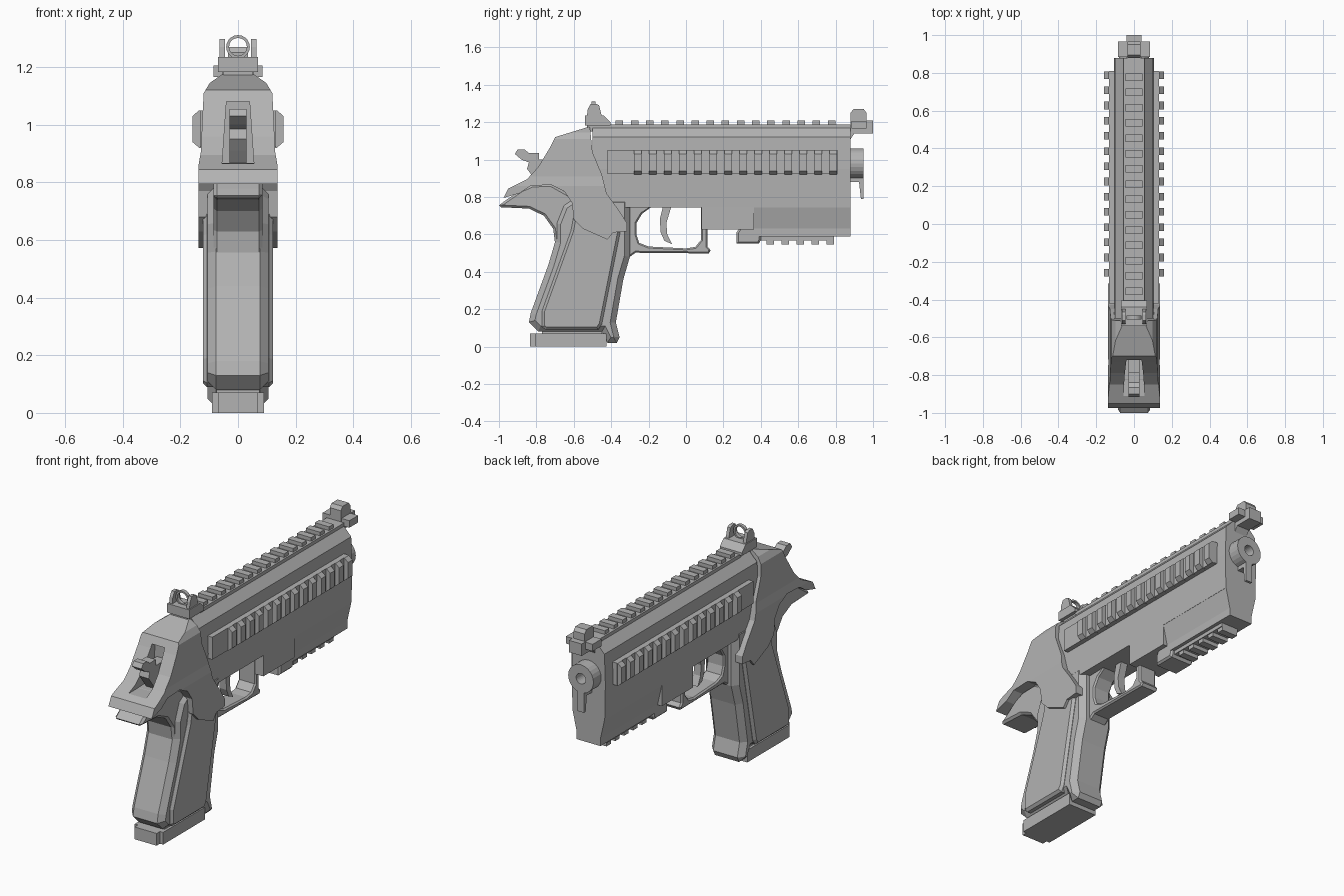
import bpy, bmesh, math
from mathutils import Vector

mat = bpy.data.materials.new("plain_grey")
mat.diffuse_color = (0.45, 0.45, 0.45, 1)


def finish(name, bm):
    bmesh.ops.recalc_face_normals(bm, faces=bm.faces)
    me = bpy.data.meshes.new(name)
    bm.to_mesh(me)
    bm.free()
    me.materials.append(mat)
    ob = bpy.data.objects.new(name, me)
    bpy.context.collection.objects.link(ob)
    return ob


def shrink(pts, d):
    # move a closed outline inwards by d
    n = len(pts)
    area = sum(pts[i][0] * pts[(i + 1) % n][1] - pts[(i + 1) % n][0] * pts[i][1] for i in range(n))
    s = 1 if area > 0 else -1
    out = []
    for i in range(n):
        p, a, b = Vector(pts[i]), Vector(pts[i - 1]), Vector(pts[(i + 1) % n])
        e, f = (p - a).normalized(), (b - p).normalized()
        n1, n2 = Vector((-e.y, e.x)) * s, Vector((-f.y, f.x)) * s
        m = (n1 + n2).normalized()
        out.append(tuple(p + m * d / max(m.dot(n1), 0.5)))
    return out


def prism_bm(pts, lo, hi, axis="x", bevel=0.0):
    # outline in (y,z) pushed along x, or in (x,z) pushed along y
    bm = bmesh.new()
    layers = [(lo, 0), (hi, 0)]
    if bevel:
        layers = [(lo, bevel), (lo + bevel, 0), (hi - bevel, 0), (hi, bevel)]
    rings = []
    for t, d in layers:
        q = shrink(pts, d) if d else pts
        rings.append([bm.verts.new((t, a, b) if axis == "x" else (a, t, b)) for a, b in q])
    n = len(pts)
    for r, s in zip(rings, rings[1:]):
        for i in range(n):
            j = (i + 1) % n
            bm.faces.new((r[i], r[j], s[j], s[i]))
    caps = [bm.faces.new(rings[0]), bm.faces.new(rings[-1])]
    bmesh.ops.recalc_face_normals(bm, faces=bm.faces)
    bmesh.ops.triangulate(bm, faces=caps)
    return bm


def prism(name, pts, lo, hi, axis="x", bevel=0.0):
    return finish(name, prism_bm(pts, lo, hi, axis, bevel))


def box(name, x0, x1, y0, y1, z0, z1):
    return prism(name, [(y0, z0), (y1, z0), (y1, z1), (y0, z1)], x0, x1)


def ring(name, z, r_out, r_in, y0, y1, n=24):
    bm = bmesh.new()
    loops = []
    for r, y in ((r_out, y0), (r_out, y1), (r_in, y1), (r_in, y0)):
        loops.append([bm.verts.new((r * math.cos(k * math.tau / n), y, z + r * math.sin(k * math.tau / n)))
                      for k in range(n)])
    for a in range(4):
        p, q = loops[a], loops[(a + 1) % 4]
        for i in range(n):
            bm.faces.new((p[i], p[(i + 1) % n], q[(i + 1) % n], q[i]))
    return finish(name, bm)


def both(half):
    # full symmetric outline from the right half
    return half + [(-x, z) for x, z in reversed(half)]


# Main body, lower front section and the block behind it
prism("body", both([(0.053, 1.17), (0.10, 1.12), (0.106, 0.95), (0.102, 0.745)]), -0.5, 0.88, "y")
prism("lower_front_body", both([(0.102, 0.75), (0.075, 0.631), (0.075, 0.588)]), 0.363, 0.88, "y")
box("lower_block", -0.102, 0.102, 0.083, 0.363, 0.626, 0.75)
prism("rail_stop", [(0.27, 0.55), (0.39, 0.55), (0.40, 0.57), (0.40, 0.64), (0.29, 0.64), (0.27, 0.61)],
      -0.075, 0.075, bevel=0.01)

# Top rail
box("top_rail_base", -0.055, 0.055, -0.42, 0.88, 1.16, 1.187)
for i in range(15):
    y = -0.356 + i * 0.081
    box("top_rail_tooth", -0.045, 0.045, y - 0.02, y + 0.02, 1.18, 1.208)

# Side rails
for s in (1, -1):
    lo, hi = sorted((0.09 * s, 0.132 * s))
    box("side_rail_base", lo, hi, -0.42, 0.81, 0.922, 1.05)
    sec = [(0.12, 0.92), (0.135, 0.92), (0.158, 0.94), (0.158, 1.03), (0.135, 1.05), (0.12, 1.05)]
    for i in range(14):
        y = -0.258 + i * 0.0805
        prism("side_rail_tooth", [(s * x, z) for x, z in sec], y - 0.02, y + 0.02, "y")

# Bottom rail
box("bottom_rail_base", -0.055, 0.055, 0.39, 0.79, 0.567, 0.6)
for i in range(5):
    y = 0.45 + i * 0.08
    box("bottom_rail_tooth", -0.05, 0.05, y - 0.02, y + 0.02, 0.545, 0.57)

# Muzzle and hanging tab
ring("muzzle", 0.98, 0.08, 0.03, 0.86, 0.95)
prism("muzzle_tab", [(0.88, 0.92), (0.88, 0.88), (0.925, 0.88), (0.935, 0.79), (0.95, 0.79), (0.95, 0.91)],
      -0.02, 0.02)

# Front sight
box("front_sight_base", -0.085, 0.085, 0.885, 0.965, 1.165, 1.205)
prism("front_sight_foot", [(0.85, 1.17), (0.85, 1.12), (0.88, 1.11), (0.90, 1.14), (1.0, 1.14), (1.0, 1.17)],
      -0.04, 0.04)
prism("front_sight_post", [(0.88, 1.17), (0.965, 1.17), (0.965, 1.25), (0.95, 1.27), (0.895, 1.27), (0.88, 1.25)],
      -0.035, 0.035)
box("front_sight_nose", -0.04, 0.04, 0.96, 1.0, 1.16, 1.208)

# Rear sight
box("rear_sight_foot", -0.05, 0.05, -0.53, -0.42, 1.15, 1.19)
prism("rear_sight_base", [(-0.54, 1.183), (-0.405, 1.183), (-0.405, 1.2), (-0.44, 1.235), (-0.54, 1.235)],
      -0.07, 0.07)
wing = [(-0.53, 1.23), (-0.45, 1.23), (-0.465, 1.29), (-0.48, 1.298), (-0.51, 1.298), (-0.525, 1.27)]
prism("rear_sight_wing_right", wing, 0.045, 0.064)
prism("rear_sight_wing_left", wing, -0.064, -0.045)
ring("rear_sight_ring", 1.27, 0.041, 0.031, -0.505, -0.485, 20)

# Rear shell: outline sliced at several heights, then given a width for each height
outline = [(-0.52, 1.175), (-0.70, 1.12), (-0.73, 1.06), (-0.79, 0.96), (-0.85, 0.895), (-0.95, 0.845),
           (-0.975, 0.795), (-0.89, 0.82), (-0.83, 0.86), (-0.72, 0.865), (-0.65, 0.83), (-0.61, 0.77),
           (-0.60, 0.68), (-0.55, 0.63), (-0.42, 0.572), (-0.39, 0.61), (-0.315, 0.617), (-0.315, 0.66),
           (-0.36, 0.73), (-0.425, 0.82), (-0.45, 0.92), (-0.50, 1.04), (-0.513, 1.17)]
widths = [(1.175, 0.055), (1.145, 0.098), (1.11, 0.119), (1.0, 0.125), (0.91, 0.128), (0.86, 0.137), (0.5, 0.137)]
bm = prism_bm(outline, -0.1, 0.1)
for z, w in widths[1:-1]:
    bmesh.ops.bisect_plane(bm, geom=bm.verts[:] + bm.edges[:] + bm.faces[:],
                           plane_co=(0, 0, z), plane_no=(0, 0, 1))
for v in bm.verts:
    for (z1, w1), (z0, w0) in zip(widths, widths[1:]):
        if z0 <= v.co.z <= z1 + 1e-5:
            w = w0 + (w1 - w0) * (v.co.z - z0) / (z1 - z0)
            v.co.x = math.copysign(w, v.co.x)
            break
shell = finish("rear_shell", bm)

# Slot for the hammer
cutter = prism("slot_cutter", both([(0.04, 1.08), (0.055, 0.865)]), -1.1, -0.69, "y")
cutter.hide_render = True
cutter.hide_viewport = True
cut = shell.modifiers.new("slot", "BOOLEAN")
cut.operation = "DIFFERENCE"
cut.solver = "EXACT"
cut.object = cutter

# Hammer
prism("hammer", [(-0.915, 1.03), (-0.90, 1.055), (-0.865, 1.055), (-0.84, 1.035), (-0.785, 1.035), (-0.785, 1.0),
                 (-0.68, 1.0), (-0.68, 0.86), (-0.78, 0.86), (-0.82, 0.91), (-0.85, 0.95), (-0.84, 0.985),
                 (-0.88, 1.0)], -0.03, 0.03)

# Grip frame, tang and side panels
prism("grip_frame", [(-0.60, 0.80), (-0.66, 0.76), (-0.70, 0.66), (-0.70, 0.56), (-0.735, 0.44), (-0.83, 0.18),
                     (-0.84, 0.13), (-0.79, 0.08), (-0.45, 0.08), (-0.42, 0.02), (-0.37, 0.02), (-0.355, 0.05),
                     (-0.375, 0.13), (-0.335, 0.36), (-0.30, 0.48), (-0.30, 0.80)], -0.106, 0.106, bevel=0.03)
prism("tang", [(-1.0, 0.755), (-0.97, 0.778), (-0.88, 0.84), (-0.82, 0.866), (-0.72, 0.868), (-0.60, 0.80),
               (-0.60, 0.58), (-0.70, 0.55), (-0.71, 0.63), (-0.76, 0.70), (-0.84, 0.738), (-0.99, 0.745)],
      -0.085, 0.085, bevel=0.012)
prism("grip_panels", [(-0.60, 0.70), (-0.615, 0.62), (-0.77, 0.19), (-0.77, 0.105), (-0.75, 0.09), (-0.47, 0.09),
                      (-0.45, 0.12), (-0.35, 0.62), (-0.45, 0.70)], -0.122, 0.122, bevel=0.014)

# Magazine base
prism("magazine_base", [(-0.835, 0.0), (-0.425, 0.0), (-0.425, 0.07), (-0.835, 0.07)], -0.07, 0.07)
box("magazine_base_wide", -0.09, 0.09, -0.805, -0.425, 0.0, 0.07)
box("magazine_neck", -0.075, 0.075, -0.77, -0.45, 0.06, 0.09)

# Trigger guard and trigger
prism("trigger_guard", [(0.115, 0.75), (0.115, 0.535), (0.132, 0.515), (0.122, 0.498), (-0.27, 0.502),
                        (-0.30, 0.48), (-0.36, 0.48), (-0.36, 0.75), (-0.18, 0.75), (-0.235, 0.71),
                        (-0.265, 0.66), (-0.265, 0.60), (-0.25, 0.555), (-0.20, 0.535), (0.0, 0.525),
                        (0.05, 0.533), (0.08, 0.57), (0.08, 0.75)], -0.055, 0.055, bevel=0.008)
prism("trigger", [(-0.12, 0.76), (-0.14, 0.68), (-0.135, 0.61), (-0.115, 0.565), (-0.075, 0.548),
                  (-0.10, 0.60), (-0.105, 0.66), (-0.09, 0.71), (-0.075, 0.76)], -0.022, 0.022)
